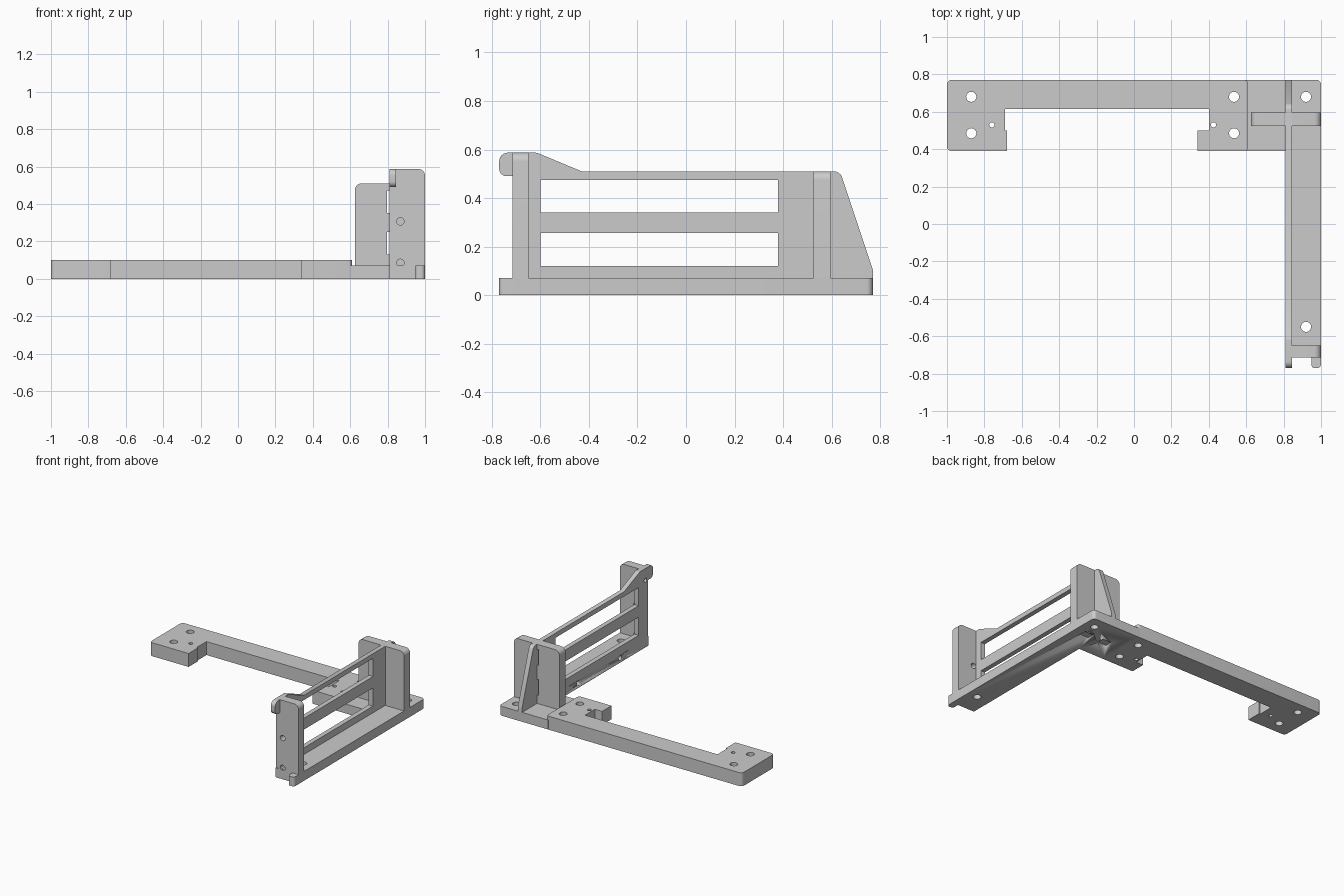
import bpy, bmesh, math
from mathutils import Vector, Matrix

cube = bpy.data.objects.get("Cube")
if cube:
    bpy.data.objects.remove(cube, do_unlink=True)

grey = bpy.data.materials.new("light_grey")
grey.use_nodes = True
colour = (0.6, 0.6, 0.6, 1)
grey.diffuse_color = colour
grey.node_tree.nodes["Principled BSDF"].inputs["Base Color"].default_value = colour

X, Y, Z = Vector((1, 0, 0)), Vector((0, 1, 0)), Vector((0, 0, 1))
PLANES = {"x": (Y, Z, X), "y": (X, Z, Y), "z": (X, Y, Z)}


def rounded(points, steps=6):
    """Round each (u, v, radius) corner of an outline; radius is optional."""
    out = []
    for i, p in enumerate(points):
        c = Vector(p[:2])
        if len(p) < 3:
            out.append(c)
            continue
        r = p[2]
        a = (Vector(points[i - 1][:2]) - c).normalized()
        b = (Vector(points[(i + 1) % len(points)][:2]) - c).normalized()
        half = a.angle(b) / 2
        mid = c + (a + b).normalized() * r / math.sin(half)
        start = c + a * r / math.tan(half) - mid
        end = c + b * r / math.tan(half) - mid
        for k in range(steps + 1):
            ray = start.lerp(end, k / steps)
            out.append(mid + ray.normalized() * r)
    return out


def circle(u, v, r, n=24):
    return [(u + r * math.cos(math.tau * k / n), v + r * math.sin(math.tau * k / n))
            for k in range(n)]


def rect(u0, v0, u1, v1):
    return [(u0, v0), (u1, v0), (u1, v1), (u0, v1)]


def slab(name, axis, lo, hi, outline, holes=()):
    """Extrude an outline with holes along an axis from lo to hi."""
    curve = bpy.data.curves.new(name, "CURVE")
    curve.dimensions = "2D"
    curve.fill_mode = "BOTH"
    curve.extrude = (hi - lo) / 2
    for loop in [rounded(outline), *holes]:
        s = curve.splines.new("POLY")
        s.points.add(len(loop) - 1)
        for pt, (u, v) in zip(s.points, loop):
            pt.co = (u, v, 0, 1)
        s.use_cyclic_u = True
    obj = bpy.data.objects.new(name, curve)
    bpy.context.collection.objects.link(obj)
    bpy.ops.object.select_all(action="DESELECT")
    bpy.context.view_layer.objects.active = obj
    obj.select_set(True)
    bpy.ops.object.convert(target="MESH")
    obj = bpy.context.view_layer.objects.active
    u, v, n = PLANES[axis]
    place = Matrix((u, v, n)).transposed().to_4x4()
    place.translation = n * (lo + hi) / 2
    bm = bmesh.new()
    bm.from_mesh(obj.data)
    bm.transform(place)
    bmesh.ops.remove_doubles(bm, verts=bm.verts, dist=1e-5)
    bmesh.ops.recalc_face_normals(bm, faces=bm.faces)
    bm.to_mesh(obj.data)
    bm.free()
    obj.data.materials.clear()
    obj.data.materials.append(grey)
    bpy.ops.object.shade_smooth_by_angle(angle=math.radians(30))
    return obj


def cut(target, cutter):
    mod = target.modifiers.new("cut", "BOOLEAN")
    mod.operation, mod.solver, mod.object = "DIFFERENCE", "EXACT", cutter
    bpy.context.view_layer.objects.active = target
    bpy.ops.object.modifier_apply(modifier=mod.name)
    bpy.data.objects.remove(cutter, do_unlink=True)


# Long rear bar with a mounting pad at each end
bar_holes = [circle(x, y, 0.027) for x in (-0.87, 0.535) for y in (0.485, 0.68)]
bar_holes += [circle(x, 0.53, 0.014) for x in (-0.76, 0.425)]
slab("rear_bar", "z", 0, 0.1,
     [(-1, 0.39, 0.025), (-0.68, 0.39), (-0.68, 0.5), (-0.69, 0.5), (-0.69, 0.615),
      (0.4, 0.615), (0.4, 0.5), (0.34, 0.5), (0.34, 0.39), (0.61, 0.39, 0.02),
      (0.61, 0.77, 0.02), (-1, 0.77, 0.025)], bar_holes)

# L-shaped base under the upright frame
base = slab("base_plate", "z", 0, 0.07,
            [(0.595, 0.39), (0.81, 0.39), (0.81, -0.71), (1, -0.71),
             (1, 0.77, 0.025), (0.595, 0.77)],
            [circle(0.92, y, 0.027) for y in (-0.55, 0.68)])
# Shallow recesses underneath and screw holes in the inner edge
for x, y in ((0.69, 0.53), (0.85, 0.53)):
    cut(base, slab("recess_cutter", "z", -0.02, 0.01, rect(x, y, x + 0.08, y + 0.065)))
for y in (0.11, -0.38):
    cut(base, slab("screw_cutter", "x", 0.78, 0.87, circle(y, 0.035, 0.018)))

# Locating peg at the front outer corner
slab("front_peg", "z", 0, 0.07,
     [(0.95, -0.77, 0.015), (1, -0.77, 0.02), (1, -0.705), (0.95, -0.705)])

# Side panel with two windows, front hook and rear gusset
slab("side_panel", "x", 0.81, 0.845,
     [(-0.71, 0.06), (0.77, 0.06), (0.77, 0.105), (0.635, 0.51, 0.035), (-0.43, 0.51),
      (-0.615, 0.587, 0.04), (-0.77, 0.587, 0.035), (-0.77, 0.49, 0.03), (-0.71, 0.49)],
     [rect(-0.6, 0.12, 0.38, 0.255), rect(-0.6, 0.34, 0.38, 0.475),
      circle(-0.68, 0.5, 0.015)])

# Front upright with two screw holes
slab("front_upright", "y", -0.715, -0.65,
     [(0.835, 0), (1, 0), (1, 0.587, 0.035), (0.835, 0.587)],
     [circle(0.868, z, 0.02) for z in (0.085, 0.307)])
slab("front_upright_edge", "y", -0.715, -0.65, rect(0.81, 0, 0.835, 0.07))

# Rear upright with narrow slots beside the side panel
slab("rear_upright", "y", 0.525, 0.595,
     [(0.625, 0.06), (1, 0.06), (1, 0.51, 0.035), (0.625, 0.51, 0.035)],
     [rect(0.797, z, 0.811, z + 0.12) for z in (0.13, 0.353)])
